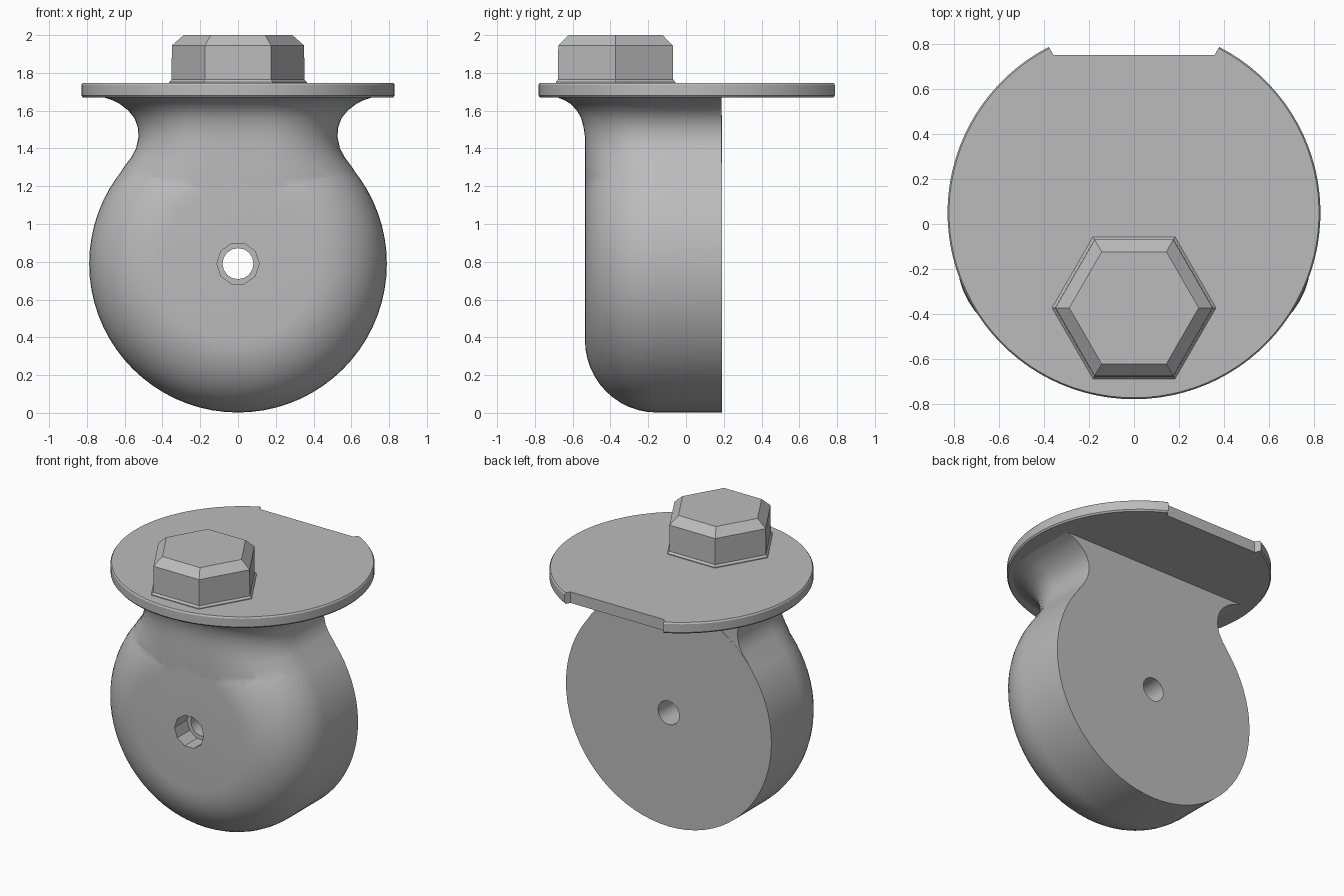
import bpy
import bmesh
from math import sin, cos, pi, radians, sqrt

if "Cube" in bpy.data.objects:
    bpy.data.objects.remove(bpy.data.objects["Cube"], do_unlink=True)

grey = bpy.data.materials.new("plain grey")
grey.use_nodes = True
grey.diffuse_color = (0.5, 0.5, 0.5, 1)
grey.node_tree.nodes["Principled BSDF"].inputs["Base Color"].default_value = (0.5, 0.5, 0.5, 1)


def loft(name, rings):
    """Closed solid skinned through rings of equal point count."""
    bm = bmesh.new()
    loops = [[bm.verts.new(p) for p in ring] for ring in rings]
    n = len(loops[0])
    for a, b in zip(loops, loops[1:]):
        for i in range(n):
            j = (i + 1) % n
            bm.faces.new((a[i], a[j], b[j], b[i]))
    bm.faces.new(loops[0])
    bm.faces.new(loops[-1])
    bmesh.ops.recalc_face_normals(bm, faces=bm.faces)
    mesh = bpy.data.meshes.new(name)
    bm.to_mesh(mesh)
    bm.free()
    mesh.materials.append(grey)
    obj = bpy.data.objects.new(name, mesh)
    bpy.context.collection.objects.link(obj)
    return obj


def activate(obj):
    bpy.ops.object.select_all(action='DESELECT')
    obj.select_set(True)
    bpy.context.view_layer.objects.active = obj


def combine(obj, other, operation):
    mod = obj.modifiers.new(operation, 'BOOLEAN')
    mod.operation = operation
    mod.solver = 'EXACT'
    mod.object = other
    activate(obj)
    bpy.ops.object.modifier_apply(modifier=mod.name)
    bpy.data.objects.remove(other, do_unlink=True)


def smooth(obj, angle):
    activate(obj)
    bpy.ops.object.shade_smooth_by_angle(angle=radians(angle))


def circle_y(r, y, n):
    """Upright circle about the wheel axis."""
    return [(r * cos(2 * pi * i / n), y, 0.79 + r * sin(2 * pi * i / n)) for i in range(n)]


# Round body: flat back, generously rounded front rim
R, FLAT, FRONT, SHOULDER, BACK = 0.788, 0.405, -0.535, -0.155, 0.19
rings = [circle_y(R, BACK, 72)]
for k in range(13):
    a = k / 12 * pi / 2
    rings.append(circle_y(FLAT + (R - FLAT) * cos(a), SHOULDER + (FRONT - SHOULDER) * sin(a), 72))
body = loft("body", rings)

# Neck: D-shaped slices flaring out under the flange (height, half width, front)
sections = [(0.8, 0.45, -0.5), (1.1, 0.6, -0.528), (1.2, 0.66, -0.534), (1.25, 0.636, -0.535),
            (1.3, 0.605, -0.535), (1.35, 0.567, -0.535), (1.4, 0.54, -0.535),
            (1.46, 0.527, -0.535), (1.51, 0.53, -0.542), (1.56, 0.548, -0.555),
            (1.6, 0.58, -0.577), (1.635, 0.625, -0.61), (1.655, 0.665, -0.642),
            (1.67, 0.71, -0.68), (1.68, 0.71, -0.68)]
CORE = 0.145
rings = []
for z, w, front in sections:
    arc = [(CORE + (w - CORE) * cos(k / 12 * pi / 2),
            SHOULDER + (front - SHOULDER) * sin(k / 12 * pi / 2)) for k in range(13)]
    half = [(w, BACK - 0.001)] + arc
    outline = half + [(-x, y) for x, y in reversed(half)]
    rings.append([(x, y, z) for x, y in outline])
combine(body, loft("neck", rings), 'UNION')

# Axle hole with a wider recess at the front
combine(body, loft("hole", [circle_y(0.082, -0.7, 16), circle_y(0.082, 0.3, 16)]), 'DIFFERENCE')
combine(body, loft("recess", [circle_y(0.112, -0.7, 10), circle_y(0.112, -0.4, 10)]), 'DIFFERENCE')
smooth(body, 35)

# Flange: thin disc with a straight notch at the back
r, cy, notch = 0.83, 0.05, 0.38
start = pi / 2 + 0.4753
sweep = 2 * pi - 2 * 0.4753
edge = [(r * cos(start + sweep * i / 80), cy + r * sin(start + sweep * i / 80)) for i in range(81)]


def flange_ring(z, scale):
    pts = [(x * scale, cy + (y - cy) * scale, z) for x, y in edge]
    return pts + [(notch - 0.022, 0.752, z), (0.022 - notch, 0.752, z)]


flange = loft("flange", [flange_ring(1.67, 0.99), flange_ring(1.68, 1),
                         flange_ring(1.737, 1), flange_ring(1.747, 0.992)])
smooth(flange, 30)


# Hex bolt head: small foot, straight sides, chamfered top
def hexagon(radius, z):
    return [(radius * cos(i * pi / 3), -0.373 + radius * sin(i * pi / 3), z) for i in range(6)]


loft("bolt_head", [hexagon(0.365, 1.735), hexagon(0.365, 1.752), hexagon(0.352, 1.765),
                   hexagon(0.35, 1.945), hexagon(0.288, 2.0)])
